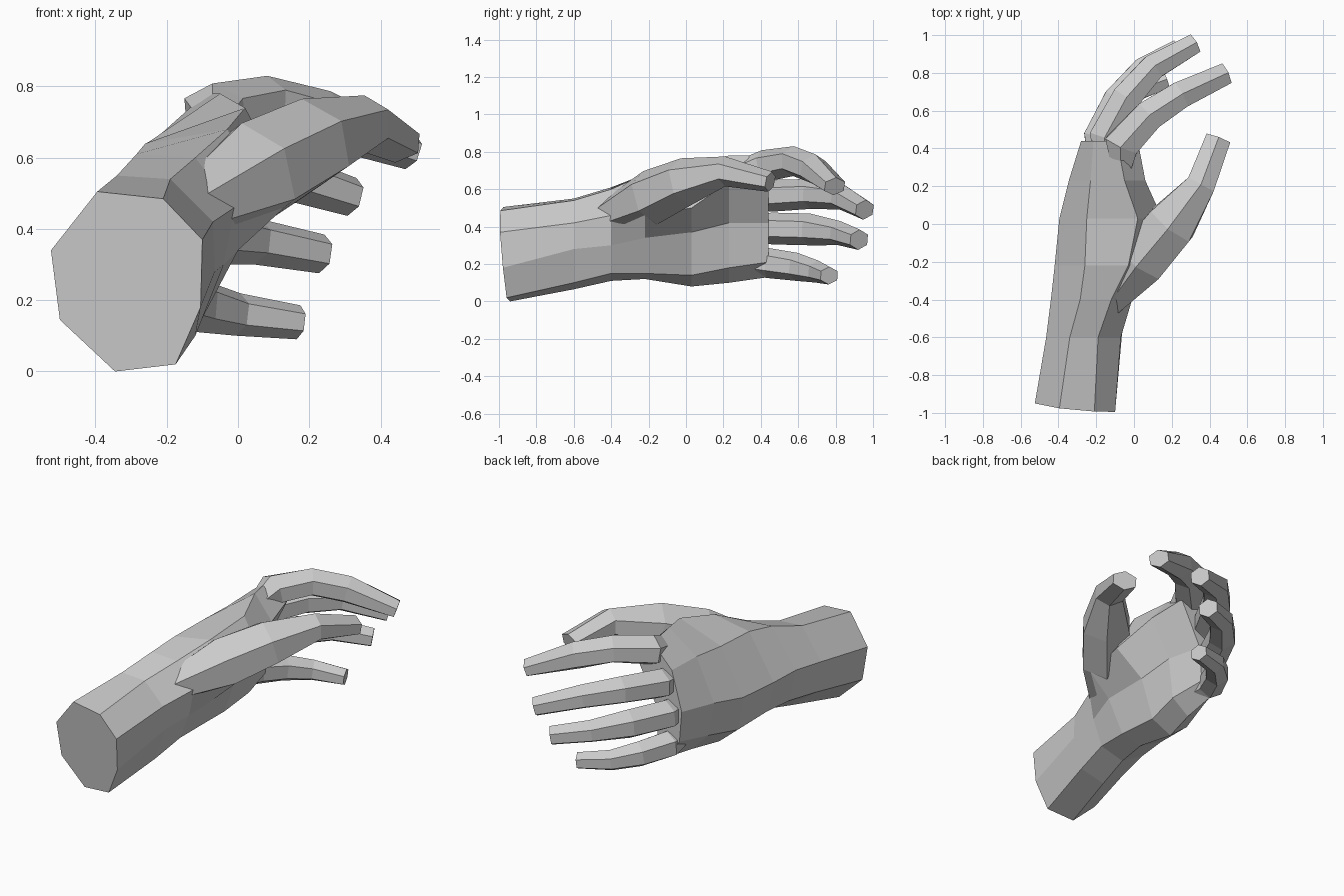
import bpy, bmesh, math
from mathutils import Vector


def loft(name, rings):
    """Skin a list of equal-sized point rings and cap both ends."""
    bm = bmesh.new()
    loops = [[bm.verts.new(p) for p in ring] for ring in rings]
    n = len(loops[0])
    for a, b in zip(loops, loops[1:]):
        for i in range(n):
            j = (i + 1) % n
            bm.faces.new((a[i], a[j], b[j], b[i]))
    bm.faces.new(loops[0])
    bm.faces.new(loops[-1][::-1])
    bmesh.ops.recalc_face_normals(bm, faces=bm.faces)
    mesh = bpy.data.meshes.new(name)
    bm.to_mesh(mesh)
    bm.free()
    ob = bpy.data.objects.new(name, mesh)
    bpy.context.collection.objects.link(ob)
    return ob


def digit(name, path):
    """Six-sided tube; each path row is x, y, z, half depth, half width."""
    pts = [Vector(p[:3]) for p in path]
    rings = []
    for i, (c, row) in enumerate(zip(pts, path)):
        t = (pts[min(i + 1, len(pts) - 1)] - pts[max(i - 1, 0)]).normalized()
        side = Vector((0, 0, 1))
        side = (side - t * side.dot(t)).normalized()
        depth = t.cross(side)
        rings.append([c + depth * row[3] * 1.1 * math.cos(a) + side * row[4] * math.sin(a)
                      for a in (math.radians(30 + 60 * k) for k in range(6))])
    return loft(name, rings)


# Forearm and palm: eight-sided sections as (y, x tilt, z tilt, outline in x and z)
sections = [
    (-0.965, -0.10, -0.08, [(-.525, .34), (-.395, .505), (-.21, .485), (-.10, .37),
                            (-.105, .18), (-.175, .02), (-.345, 0), (-.50, .145)]),
    (-0.60, 0, 0, [(-.465, .37), (-.34, .55), (-.19, .54), (-.07, .42),
                   (-.065, .28), (-.12, .10), (-.28, .065), (-.43, .18)]),
    (-0.40, 0, 0, [(-.44, .39), (-.285, .61), (-.12, .60), (-.01, .46),
                   (-.04, .30), (-.10, .15), (-.25, .11), (-.40, .20)]),
    (-0.22, 0, 0, [(-.42, .38), (-.26, .64), (-.03, .68), (.13, .46),
                   (.0, .34), (-.10, .15), (-.23, .12), (-.38, .20)]),
    (0.03, 0, 0, [(-.395, .38), (-.25, .645), (.02, .74), (.15, .50),
                  (-.03, .37), (-.11, .14), (-.24, .08), (-.36, .18)]),
    (0.23, 0, 0, [(-.345, .41), (-.23, .655), (-.05, .78), (.06, .64),
                  (-.06, .42), (-.09, .18), (-.20, .10), (-.31, .21)]),
    (0.44, 0, 0, [(-.28, .42), (-.215, .65), (-.09, .78), (.02, .68),
                  (-.11, .42), (-.125, .21), (-.19, .13), (-.265, .24)]),
]
loft("palm_and_forearm",
     [[(x, y + kx * (x + .3) + kz * (z - .25), z) for x, z in outline]
      for y, kx, kz, outline in sections])

# Thumb with its fleshy base
digit("thumb", [(-.16, -.46, .44, .06, .08), (.04, -.19, .555, .14, .15),
                (.20, .0, .64, .135, .13), (.355, .21, .695, .08, .08),
                (.445, .45, .64, .07, .055)])

# Four curled fingers
digit("index_finger", [(-.07, .25, .68, .04, .06), (-.065, .42, .725, .095, .085),
                       (.08, .575, .75, .085, .08), (.24, .68, .71, .075, .08),
                       (.485, .795, .615, .06, .05)])
digit("middle_finger", [(-.17, .27, .56, .04, .06), (-.155, .46, .565, .085, .085),
                        (-.04, .67, .575, .08, .08), (.10, .83, .56, .07, .07),
                        (.32, .955, .49, .055, .055)])
digit("ring_finger", [(-.20, .27, .40, .04, .06), (-.19, .46, .39, .08, .085),
                      (-.09, .66, .385, .075, .085), (.05, .82, .365, .065, .065),
                      (.235, .925, .33, .055, .055)])
digit("little_finger", [(-.19, .25, .22, .04, .06), (-.19, .44, .205, .07, .08),
                        (-.11, .59, .185, .065, .075), (.0, .70, .16, .055, .06),
                        (.17, .765, .138, .05, .048)])
